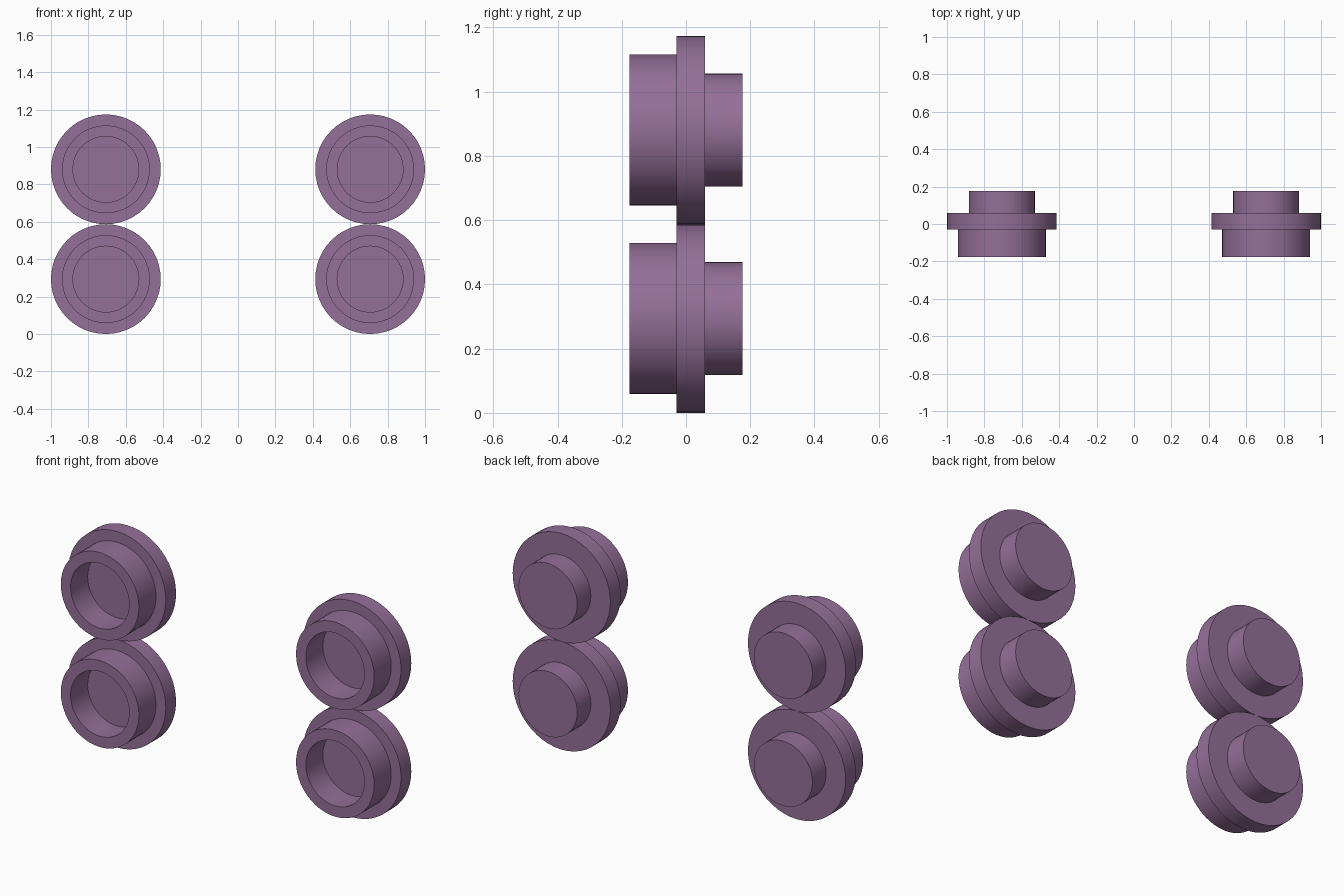
import bpy, bmesh, math

if "Cube" in bpy.data.objects:
    bpy.data.objects.remove(bpy.data.objects["Cube"])

U = 2 / 68.16               # base unit of the design
R = 10 * U                  # flange radius
SEGMENTS = 48

mat = bpy.data.materials.new("purple")
mat.diffuse_color = (0.30, 0.16, 0.32, 1)
mat.use_nodes = True
mat.node_tree.nodes["Principled BSDF"].inputs["Base Color"].default_value = mat.diffuse_color

# Half section (radius, y): socket floor, tube, flange, closed stud
PROFILE = [(0, -1), (6, -1), (6, -6), (8, -6), (8, -1), (10, -1),
           (10, 2), (6, 2), (6, 6), (0, 6)]


def round_plate(name, x, z):
    """Lathe the half section around the y axis."""
    bm = bmesh.new()
    verts = [bm.verts.new((r * U, y * U, 0)) for r, y in PROFILE]
    edges = [bm.edges.new(pair) for pair in zip(verts, verts[1:])]
    bmesh.ops.spin(bm, geom=verts + edges, cent=(0, 0, 0), axis=(0, 1, 0),
                   angle=2 * math.pi, steps=SEGMENTS)
    bmesh.ops.remove_doubles(bm, verts=bm.verts, dist=1e-4)
    bmesh.ops.recalc_face_normals(bm, faces=bm.faces)
    mesh = bpy.data.meshes.new(name)
    bm.to_mesh(mesh)
    bm.free()
    mesh.materials.append(mat)
    obj = bpy.data.objects.new(name, mesh)
    obj.location = (x, 0, z)
    bpy.context.collection.objects.link(obj)
    bpy.context.view_layer.objects.active = obj
    obj.select_set(True)
    bpy.ops.object.shade_smooth_by_angle(angle=math.radians(30))
    obj.select_set(False)


# Two stacked pairs, left and right
for side, sx in (("left", -1), ("right", 1)):
    for level, z in (("lower", R), ("upper", 3 * R)):
        round_plate(f"{side}_{level}_round_plate", sx * (1 - R), z)
